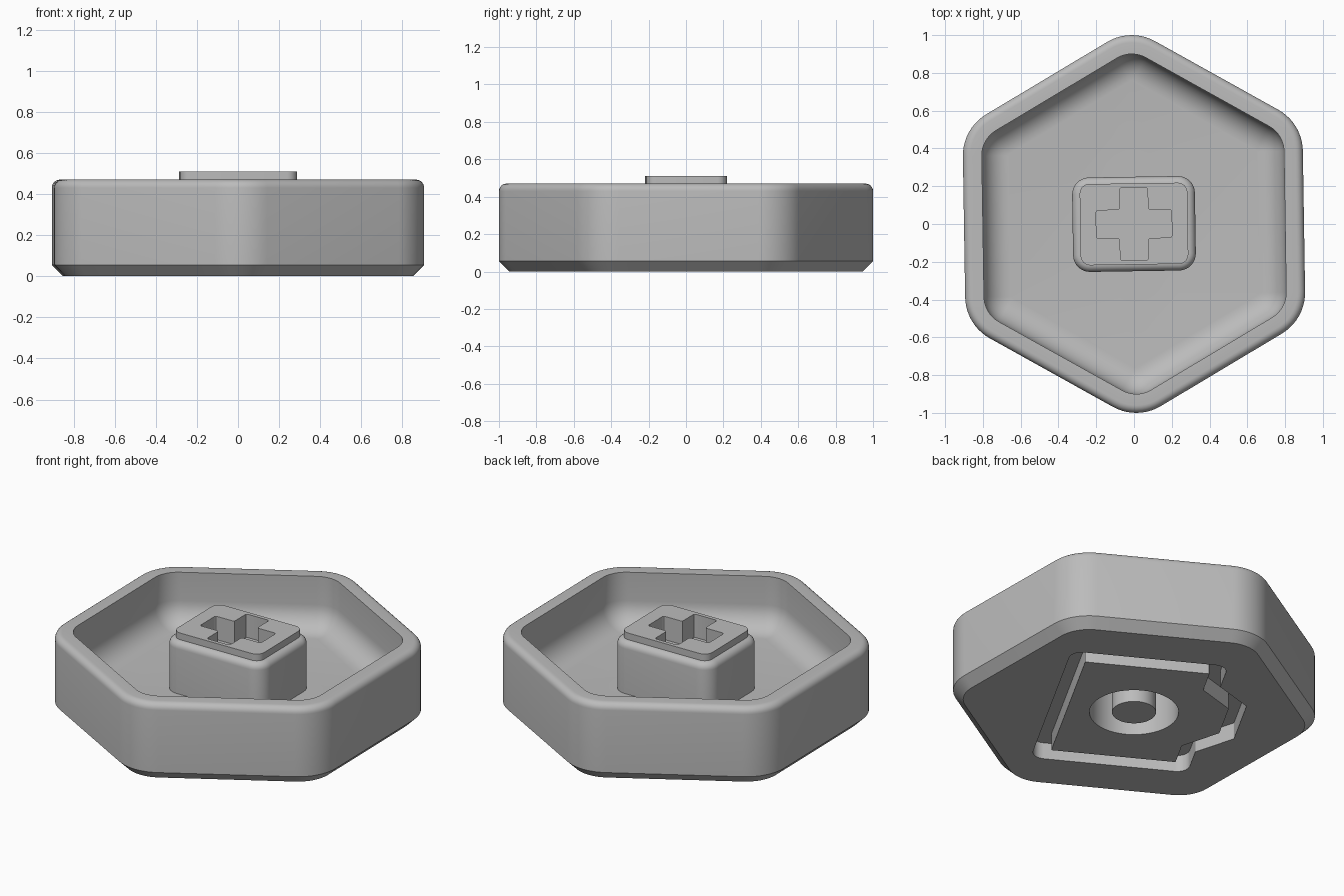
import bpy, bmesh, math
from mathutils import Vector, Matrix

if "Cube" in bpy.data.objects:
    bpy.data.objects.remove(bpy.data.objects["Cube"])

TILT = math.radians(0.9)
FLOOR, RIM, TOP = 0.16, 0.47, 0.51

grey = bpy.data.materials.new("plain grey")
grey.use_nodes = True
grey.diffuse_color = (0.5, 0.5, 0.5, 1)
grey.node_tree.nodes["Principled BSDF"].inputs["Base Color"].default_value = (0.5, 0.5, 0.5, 1)


def rounded(corners, radii, seg):
    """Closed outline with an arc at every corner."""
    pts = []
    for i, c in enumerate(corners):
        p = Vector(c)
        r = radii[i] if isinstance(radii, list) else radii
        a = (Vector(corners[i - 1]) - p).normalized()
        b = (Vector(corners[(i + 1) % len(corners)]) - p).normalized()
        half = a.angle(b) / 2
        centre = p + (a + b).normalized() * r / math.sin(half)
        start = p + a * r / math.tan(half) - centre
        end = p + b * r / math.tan(half) - centre
        turn = start.angle_signed(end)
        for k in range(seg + 1):
            pts.append(centre + Matrix.Rotation(-turn * k / seg, 2) @ start)
    return pts


def hexagon(inset):
    apothem, r = 0.9 - inset, max(0.254 - inset, 0.01)
    big = apothem / math.cos(math.pi / 6)
    angles = [math.radians(30 + 60 * i) for i in range(6)]
    return rounded([(big * math.cos(t), big * math.sin(t)) for t in angles], r, 10)


def rectangle(x, y, r):
    return rounded([(x, y), (-x, y), (-x, -y), (x, -y)], r, 8)


def circle(r, n=48):
    return [Vector((r * math.cos(2 * math.pi * i / n), r * math.sin(2 * math.pi * i / n)))
            for i in range(n)]


def loft(name, rings, ring_shaped=False, turn=TILT):
    """Skin a stack of (outline, z); cap the ends or close it into a ring."""
    bm = bmesh.new()
    loops = [[bm.verts.new((p.x, p.y, z)) for p in outline] for outline, z in rings]
    pairs = list(zip(loops, loops[1:]))
    if ring_shaped:
        pairs.append((loops[-1], loops[0]))
    else:
        bm.faces.new(loops[0][::-1])
        bm.faces.new(loops[-1])
    for low, high in pairs:
        for i in range(len(low)):
            j = (i + 1) % len(low)
            bm.faces.new((low[i], low[j], high[j], high[i]))
    bmesh.ops.rotate(bm, verts=bm.verts, matrix=Matrix.Rotation(turn, 3, 'Z'))
    bmesh.ops.recalc_face_normals(bm, faces=bm.faces)
    mesh = bpy.data.meshes.new(name)
    bm.to_mesh(mesh)
    bm.free()
    mesh.materials.append(grey)
    obj = bpy.data.objects.new(name, mesh)
    bpy.context.collection.objects.link(obj)
    return obj


def quarter(n=6):
    return [math.pi / 2 * i / n for i in range(n + 1)]


def finish(obj, cutters):
    bpy.ops.object.select_all(action='DESELECT')
    bpy.context.view_layer.objects.active = obj
    obj.select_set(True)
    for cutter in cutters:
        mod = obj.modifiers.new("cut", 'BOOLEAN')
        mod.operation, mod.solver, mod.object = 'DIFFERENCE', 'EXACT', cutter
        bpy.ops.object.modifier_apply(modifier=mod.name)
    bpy.ops.object.shade_smooth_by_angle(angle=math.radians(30))


# Hexagonal tray: chamfered foot, rounded rim, coved floor
rim_r, cove = 0.04, 0.14
rings = [(hexagon(0.055), 0), (hexagon(0), 0.055)]
rings += [(hexagon(rim_r * (1 - math.cos(t))), RIM - rim_r + rim_r * math.sin(t)) for t in quarter()]
rings += [(hexagon(0.1), RIM)]
rings += [(hexagon(0.1 + cove * (1 - math.cos(t))), FLOOR + cove * (1 - math.sin(t)))
          for t in quarter(8)]
tray = loft("tray", rings)

# Centre post with a rounded top edge and a raised pad
px, py, pr = 0.325, 0.25, 0.09
rings = [(rectangle(px, py, pr), FLOOR - 0.02)]
for t in quarter():
    d = 0.04 * (1 - math.cos(t))
    rings.append((rectangle(px - d, py - d, pr - d), RIM - 0.04 + 0.04 * math.sin(t)))
pad = rectangle(0.285, 0.215, 0.05)
rings += [(pad, RIM), (pad, TOP)]
post = loft("centre_post", rings)

# Cross-shaped socket in the pad
w, lx, ly = 0.075, 0.2, 0.192
cross = [(lx, -w), (lx, w), (w, w), (w, ly), (-w, ly), (-w, w),
         (-lx, w), (-lx, -w), (-w, -w), (-w, -ly), (w, -ly), (w, -w)]
socket = loft("socket_cutter", [(rounded(cross, 0.012, 3), TOP - 0.14), (rounded(cross, 0.012, 3), 0.6)])

# Round groove under the post
ring_in, ring_out = circle(0.12), circle(0.243)
round_groove = loft("round_groove_cutter",
                    [(ring_in, -0.1), (ring_out, -0.1), (ring_out, 0.32), (ring_in, 0.32)], True)


# Rectangular groove with a tapered tab on one long side
def tabbed(x, back, front, tab, wide, narrow, r):
    shape = [(x, -back), (x, front), (wide, front), (narrow, tab),
             (-narrow, tab), (-wide, front), (-x, front), (-x, -back)]
    return rounded(shape, [r, r] + [0.01] * 4 + [r, r], 5)


outer = tabbed(0.59, 0.46, 0.41, 0.59, 0.36, 0.18, 0.07)
inner = tabbed(0.49, 0.365, 0.325, 0.5, 0.31, 0.135, 0.006)
tab_groove = loft("tab_groove_cutter",
                  [(inner, -0.1), (outer, -0.1), (outer, 0.1), (inner, 0.1)],
                  True, math.radians(60) + TILT)

finish(tray, [round_groove, tab_groove])
finish(post, [round_groove, socket])
for cutter in (socket, round_groove, tab_groove):
    bpy.data.objects.remove(cutter)
